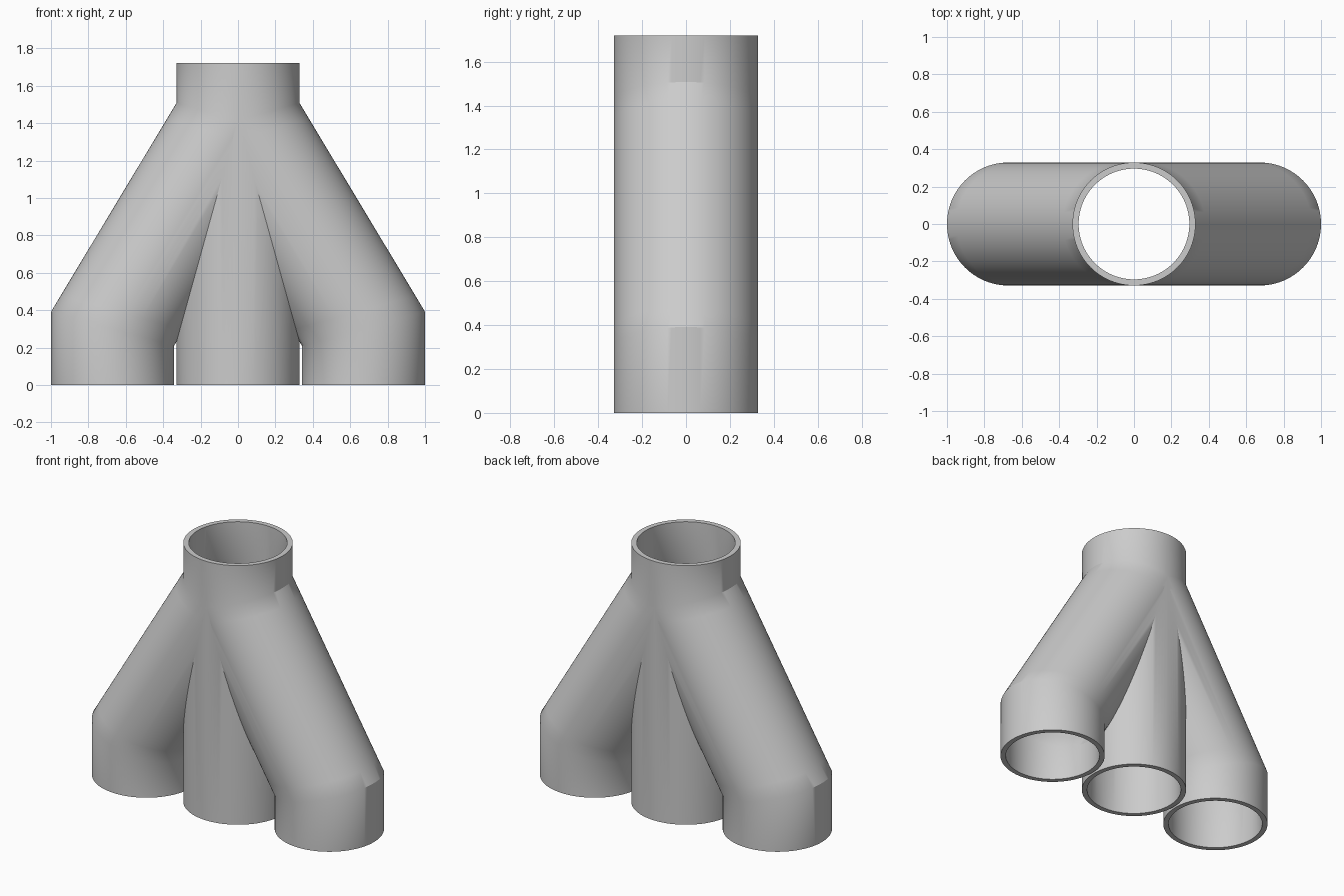
import bpy, bmesh, math
from mathutils import Vector, Matrix

if "Cube" in bpy.data.objects:
    bpy.data.objects.remove(bpy.data.objects["Cube"], do_unlink=True)

OUTER, INNER = 0.329, 0.296
LEG_X, HEIGHT, SEGMENTS = 0.671, 1.72, 96
up = Vector((0, 0, 1))
base, top = Vector(), up * HEIGHT
foot = Vector((LEG_X, 0, 0))
bend = Vector((LEG_X, 0, 0.3))
joint = Vector((0, 0, 1.416))
slope = (joint - bend).normalized()
miter = (up + slope).normalized()       # normal of the bend planes
crotch = (up - slope).normalized()      # normal of the merge plane, towards the side pipe
inward = Vector((-1, 0, 0))


def pipe(start, end, r_start, r_end):
    """Open wall between two circles; a flat ring when the centres coincide."""
    bm = bmesh.new()
    axis = up if start == end else (end - start).normalized()
    side = Vector((axis.z, 0, -axis.x))
    rings = []
    for p, r in ((start, r_start), (end, r_end)):
        ring = []
        for i in range(SEGMENTS):
            t = math.tau * i / SEGMENTS
            ring.append(bm.verts.new(p + r * (math.cos(t) * side + Vector((0, math.sin(t), 0)))))
        rings.append(ring)
    for i in range(SEGMENTS):
        j = (i + 1) % SEGMENTS
        bm.faces.new((rings[0][i], rings[0][j], rings[1][j], rings[1][i]))
    return bm


def cut(bm, point, normal, clear=True):
    """Slice along a plane, optionally dropping what lies beyond it."""
    bmesh.ops.bisect_plane(bm, geom=bm.verts[:] + bm.edges[:] + bm.faces[:], dist=1e-6,
                           plane_co=point, plane_no=normal, clear_outer=clear)


def half_shell(r):
    # Upright foot of the side pipe
    upright = pipe(foot, bend + up, r, r)
    cut(upright, bend, miter)
    # Slanted run, ending where it merges with the centre pipe
    slant = pipe(bend - slope, joint + slope, r, r)
    cut(slant, bend, -miter)
    cut(slant, joint, miter)
    cut(slant, joint, -crotch)
    # Support loops keep the shading of the bends local
    cut(slant, bend + slope * 0.1, miter, False)
    cut(slant, joint - slope * 0.1, miter, False)
    # Half of the centre pipe, opened where the slanted run enters
    centre = pipe(base, top, r, r)
    cut(centre, base, inward)
    cut(centre, joint, miter, False)
    cut(centre, joint, crotch, False)
    opening = []
    for f in centre.faces:
        d = f.calc_center_median() - joint
        if d.dot(miter) < 0 and d.dot(crotch) > 0:
            opening.append(f)
    bmesh.ops.delete(centre, geom=opening, context='FACES')
    return [upright, slant, centre]


def rims():
    """Flat rings closing the wall thickness at the open ends."""
    rings = [pipe(p, p, OUTER, INNER) for p in (foot, base, top)]
    for ring in rings[1:]:
        cut(ring, base, inward)
    return rings


# Join the parts, then mirror to the other side
mesh = bpy.data.meshes.new("pipe_manifold")
bm = bmesh.new()
for part in half_shell(OUTER) + half_shell(INNER) + rims():
    part.to_mesh(mesh)
    part.free()
    bm.from_mesh(mesh)
twin = bmesh.ops.duplicate(bm, geom=bm.verts[:] + bm.edges[:] + bm.faces[:])["geom"]
bmesh.ops.transform(bm, matrix=Matrix.Scale(-1, 4, (1, 0, 0)),
                    verts=[g for g in twin if isinstance(g, bmesh.types.BMVert)])
bmesh.ops.reverse_faces(bm, faces=[g for g in twin if isinstance(g, bmesh.types.BMFace)])
bmesh.ops.remove_doubles(bm, verts=bm.verts[:], dist=2e-4)
bmesh.ops.recalc_face_normals(bm, faces=bm.faces[:])
bm.to_mesh(mesh)
bm.free()

manifold = bpy.data.objects.new("pipe_manifold", mesh)
bpy.context.collection.objects.link(manifold)

grey = bpy.data.materials.new("plain_grey")
grey.use_nodes = True
colour = (0.6, 0.6, 0.6, 1)
grey.diffuse_color = colour
grey.node_tree.nodes["Principled BSDF"].inputs["Base Color"].default_value = colour
mesh.materials.append(grey)

bpy.context.view_layer.objects.active = manifold
manifold.select_set(True)
bpy.ops.object.shade_smooth_by_angle(angle=math.radians(30))
